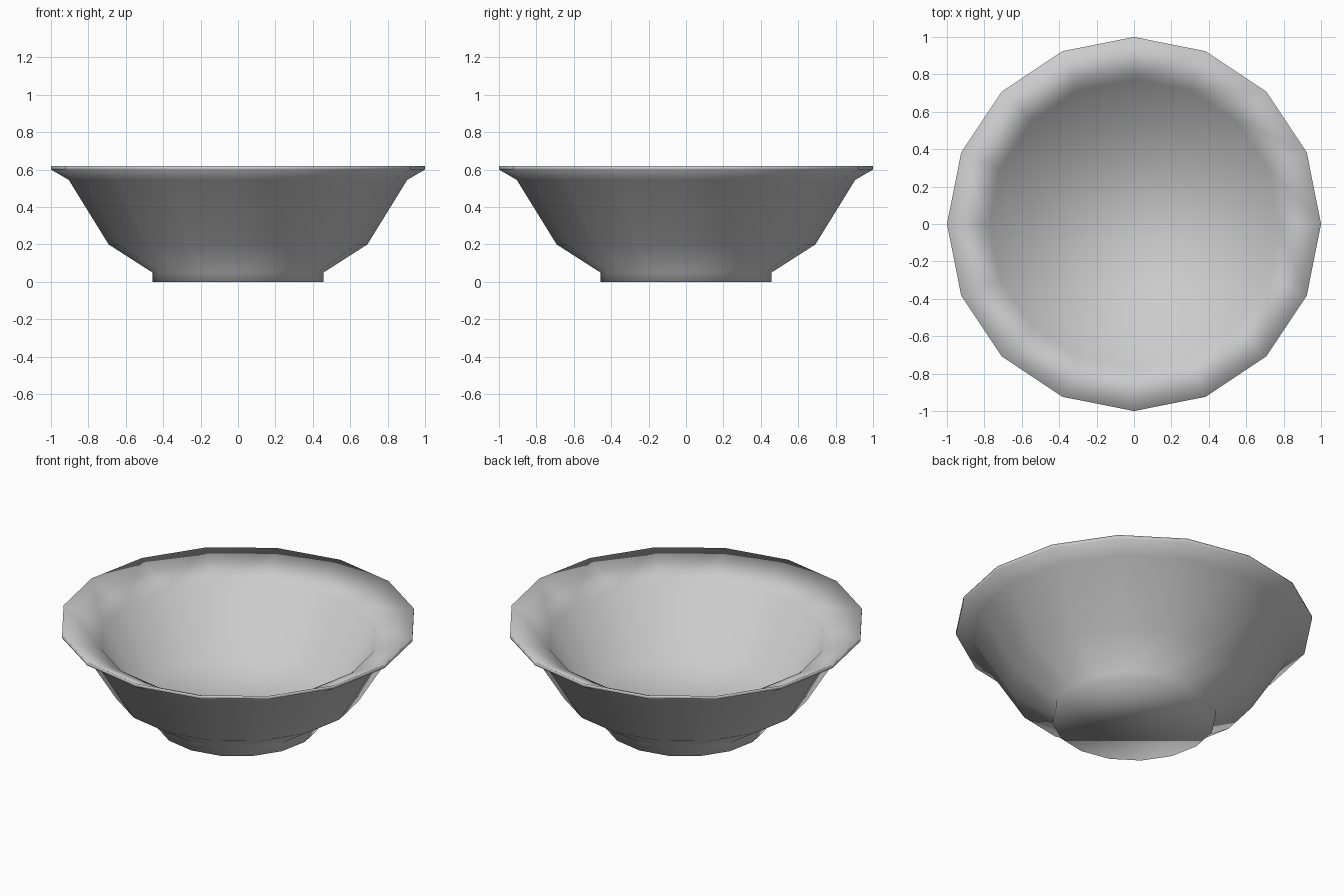
import bpy, bmesh, math

if "Cube" in bpy.data.objects:
    bpy.data.objects.remove(bpy.data.objects["Cube"])

SIDES = 16

# Outer wall from foot to lip, then sloping rim and inner wall to the flat floor (radius, height)
profile = [
    (0.458, 0.0), (0.458, 0.05), (0.692, 0.20), (0.905, 0.545), (1.0, 0.60),
    (1.0, 0.62), (0.775, 0.51), (0.56, 0.15),
]

bm = bmesh.new()
rings = []
for r, z in profile:
    # Ring starts at the back (+y)
    rings.append([bm.verts.new((-r * math.sin(2 * math.pi * i / SIDES),
                                r * math.cos(2 * math.pi * i / SIDES), z))
                  for i in range(SIDES)])

# Walls between neighbouring rings
for a, b in zip(rings, rings[1:]):
    for i in range(SIDES):
        j = (i + 1) % SIDES
        bm.faces.new((a[i], a[j], b[j], b[i]))

# Underside of the foot and inner floor
bm.faces.new(list(reversed(rings[0])))
bm.faces.new(rings[-1])
bmesh.ops.recalc_face_normals(bm, faces=bm.faces[:])

# Soft shading over the whole bowl
for f in bm.faces:
    f.smooth = True

mesh = bpy.data.meshes.new("bowl")
bm.to_mesh(mesh)
bm.free()
bowl = bpy.data.objects.new("bowl", mesh)
bpy.context.collection.objects.link(bowl)
